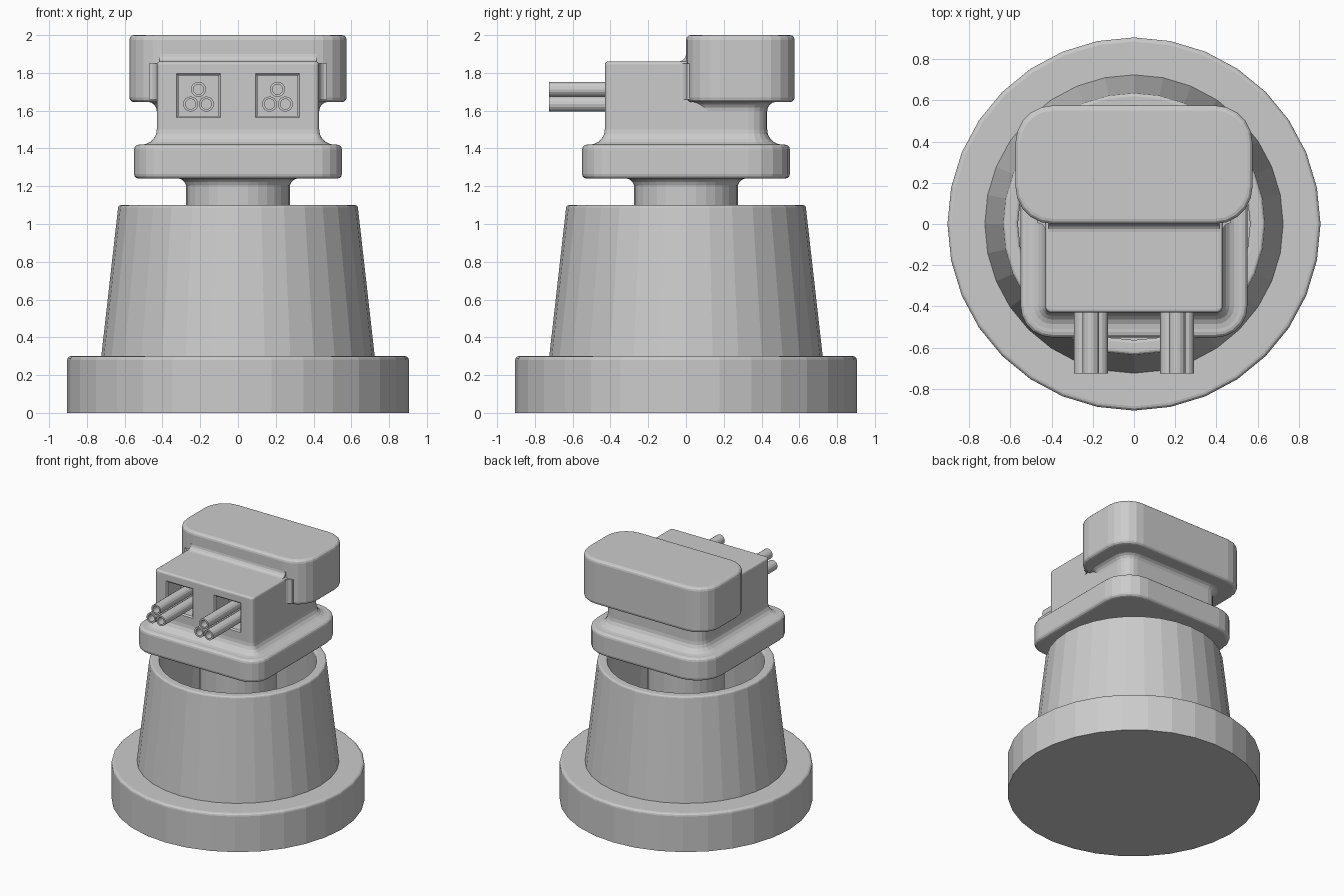
import bpy, bmesh
from math import sin, cos, pi, radians

if "Cube" in bpy.data.objects:
    bpy.data.objects.remove(bpy.data.objects["Cube"])


def make(name, rings, closed=False):
    """Skin a list of equal-length point rings, capped or looped."""
    bm = bmesh.new()
    vs = [[bm.verts.new(p) for p in r] for r in rings]
    n = len(vs[0])
    pairs = list(zip(vs, vs[1:])) + ([(vs[-1], vs[0])] if closed else [])
    for a, b in pairs:
        for i in range(n):
            j = (i + 1) % n
            bm.faces.new((a[i], a[j], b[j], b[i]))
    if not closed:
        bm.faces.new(vs[0])
        bm.faces.new(vs[-1])
    bmesh.ops.recalc_face_normals(bm, faces=bm.faces)
    me = bpy.data.meshes.new(name)
    bm.to_mesh(me)
    bm.free()
    ob = bpy.data.objects.new(name, me)
    bpy.context.collection.objects.link(ob)
    return ob


def circle(r, z, n=32):
    return [(r * cos(2 * pi * i / n), r * sin(2 * pi * i / n), z) for i in range(n)]


def lathe(name, profile, closed=False):
    return make(name, [circle(r, z) for r, z in profile], closed)


def rrect(hx, y0, y1, rf, rb, d, z, n=5):
    """Rounded rectangle outset by d, front radius rf and back radius rb."""
    hx, y0, y1, rf, rb = hx + d, y0 - d, y1 + d, rf + d, rb + d
    pts = []
    for sx, cy, r, a0 in ((1, y1 - rb, rb, 0), (-1, y1 - rb, rb, 90),
                          (-1, y0 + rf, rf, 180), (1, y0 + rf, rf, 270)):
        for i in range(n + 1):
            a = radians(a0 + 90 * i / n)
            pts.append((sx * (hx - r) + r * cos(a), cy + r * sin(a), z))
    return pts


def arc(cx, cy, r, a0, a1, n=4):
    return [(cx + r * cos(radians(a0 + (a1 - a0) * i / n)),
             cy + r * sin(radians(a0 + (a1 - a0) * i / n))) for i in range(n + 1)]


# Base disc, hollow tapered housing and central post
lathe("base_disc", [(0.905, 0)] + arc(0.885, 0.28, 0.02, 0, 90, 3))
lathe("tapered_housing",
      [(0.725, 0.29)] + arc(0.62, 1.085, 0.015, 5, 90, 3)
      + arc(0.578, 1.085, 0.015, 90, 175, 3) + [(0.65, 0.29)], closed=True)
lathe("post", [(0.275, 0.29), (0.275, 1.205), (0.283, 1.222),
               (0.295, 1.234), (0.315, 1.242), (0.315, 1.26)])

# Mounting plate flowing into the connector body (outset, z)
body_profile = (arc(0.095, 1.265, 0.025, -90, 0, 3)
                + arc(0.095, 1.395, 0.025, 0, 90, 3)
                + arc(0.08, 1.50, 0.08, 270, 180, 5)
                + arc(-0.015, 1.845, 0.015, 0, 90, 3))
body = make("connector_body",
            [rrect(0.43, -0.43, 0.43, 0.03, 0.10, d, z) for d, z in body_profile])

# Overhanging head with softened rims
head_profile = (arc(-0.025, 1.67, 0.025, -90, 0, 3)
                + arc(-0.025, 1.975, 0.025, 0, 90, 3))
make("head", [rrect(0.575, 0, 0.575, 0.18, 0.18, d, z) for d, z in head_profile])

# Concave flare under the head
make("under_head_flare",
     [rrect(0.43, 0.06, 0.43, 0.06, 0.10, d, z)
      for d, z in arc(0.05, 1.597, 0.05, 180, 90, 4)])

# Concave fillet between body top and head front
cove = [(0.03, 1.85), (0.03, 1.90)] + arc(-0.04, 1.90, 0.04, 0, -90, 4) + [(-0.04, 1.85)]
make("head_cove", [[(x, y, z) for y, z in cove] for x in (-0.415, 0.415)])
for s in (-1, 1):
    side = [(0.42, 0.03), (0.47, 0.03)] + arc(0.47, -0.035, 0.04, 90, 180, 4) + [(0.42, -0.035)]
    make("side_cove", [[(s * x, y, z) for x, y in side] for z in (1.66, 1.85)])

# Recessed sockets with chamfered mouths, each holding three tubes
for s in (-1, 1):
    cx, cz = s * 0.209, 1.68
    cutter = make("socket_cutter", [
        [(cx + h * u, y, cz + h * v) for u, v in ((-1, -1), (1, -1), (1, 1), (-1, 1))]
        for h, y in ((0.132, -0.445), (0.107, -0.42), (0.107, -0.26))])
    cutter.hide_render = True
    cutter.display_type = 'WIRE'
    mod = body.modifiers.new("socket", 'BOOLEAN')
    mod.operation = 'DIFFERENCE'
    mod.solver = 'EXACT'
    mod.object = cutter
    for dx, z in ((0, 1.713), (-0.042, 1.635), (0.042, 1.635)):
        make("tube", [[(cx + dx + x, y, z + w) for x, w, _ in circle(r, 0, 16)]
                      for r, y in ((0.04, -0.25), (0.04, -0.725),
                                   (0.027, -0.725), (0.027, -0.25))], closed=True)
